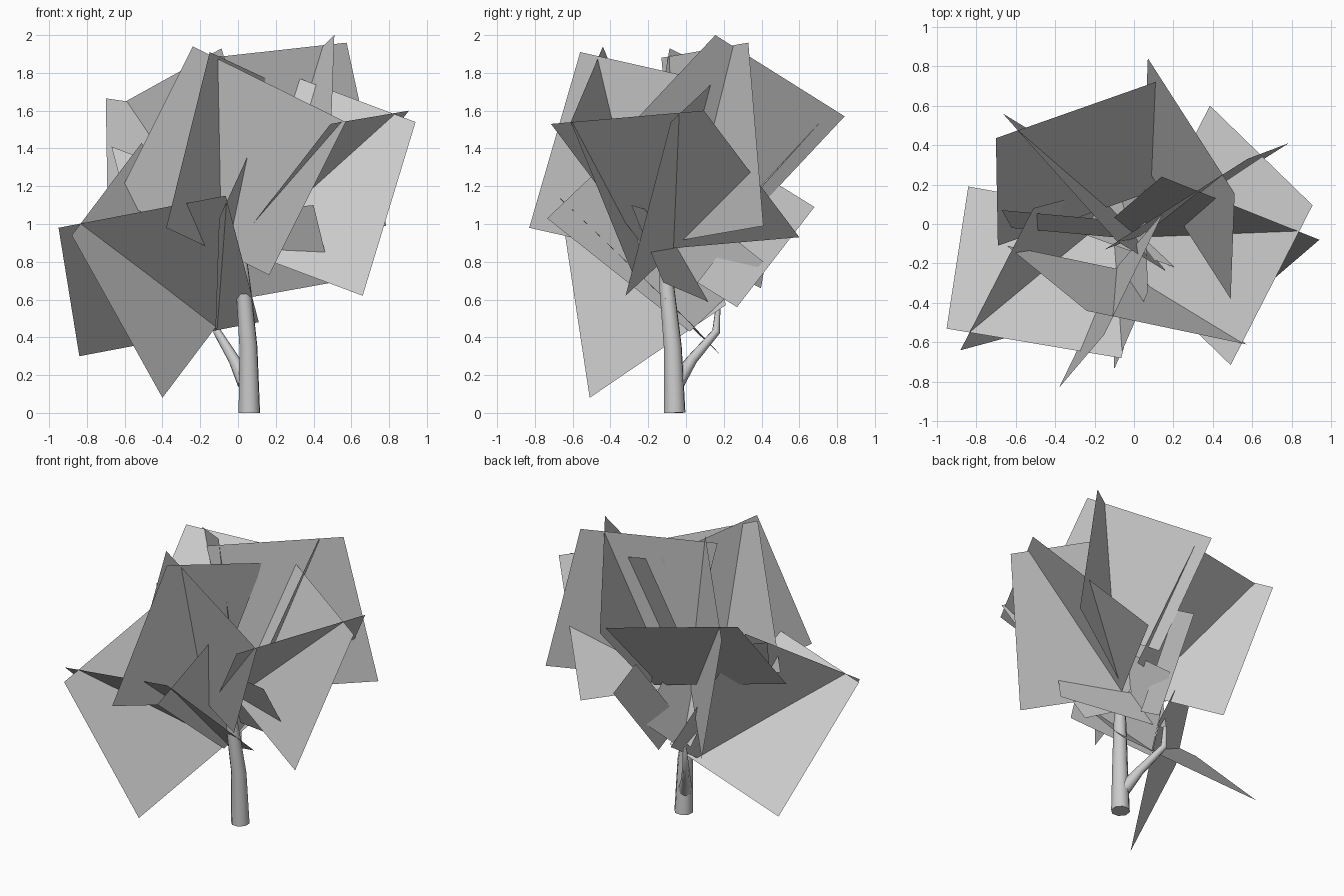
import bpy

def add_mesh(name, verts, faces):
    me = bpy.data.meshes.new(name)
    me.from_pydata(verts, [], faces)
    ob = bpy.data.objects.new(name, me)
    bpy.context.collection.objects.link(ob)
    return ob

def card(name, a, b, c, d=None):
    # flat foliage card from three consecutive corners (fourth optional)
    d = d or tuple(a[i] + c[i] - b[i] for i in range(3))
    return add_mesh(name, [a, b, c, d], [(0, 1, 2, 3)])

def limb(name, path):
    # tapered tube through (x, y, z, radius) points
    cu = bpy.data.curves.new(name, 'CURVE')
    cu.dimensions = '3D'
    cu.bevel_depth = 1.0
    cu.bevel_resolution = 2
    cu.use_fill_caps = True
    sp = cu.splines.new('POLY')
    sp.points.add(len(path) - 1)
    for p, (x, y, z, r) in zip(sp.points, path):
        p.co = (x, y, z, 1)
        p.radius = r
    sp.use_smooth = True
    ob = bpy.data.objects.new(name, cu)
    bpy.context.collection.objects.link(ob)

# trunk and side branch
limb("trunk", [(.06, -.06, 0, .06), (.055, -.07, .35, .05),
               (.03, -.1, .65, .042), (.01, -.12, .95, .02)])
limb("side_branch", [(.04, -.05, .16, .045), (-.02, .03, .28, .03),
                     (-.11, .16, .43, .022), (-.11, .17, .57, .012)])

# large crossing foliage cards
cards = [
    ((-.84, .19, .30), (-.95, -.53, .98), (-.065, -.68, 1.15), (.11, .02, .48)),
    ((-.51, .08, 1.43), (-.88, -.64, .94), (-.40, -.51, .08)),
    ((-.24, -.44, 1.94), (.57, -.61, 1.54), (.165, -.28, .73)),
    ((.15, .06, 1.77), (-.15, -.56, 1.91), (-.38, -.83, .98)),
    ((.49, -.715, 1.53), (.905, .095, 1.60), (.385, .60, .93)),
    ((.14, .24, 1.84), (.94, -.08, 1.54), (.66, -.32, .62)),
    ((-.15, -.13, 1.88), (.575, .33, 1.96), (.785, .41, .99)),
    ((.49, -.38, 1.43), (.51, .155, 2.0), (.07, .84, 1.57)),
    ((-.69, -.11, 1.06), (-.70, .435, 1.665), (.11, .72, 1.55)),
    ((.18, -.25, .98), (-.087, -.087, 1.93), (-.665, .56, 1.61)),
    ((-.10, -.735, 1.03), (-.12, .02, .43), (.05, .41, .80)),
]
for i, c in enumerate(cards):
    card("foliage_card_%02d" % (i + 1), *c)

# narrower inner cards
inner = [
    ((-.12, .02, 1.2), (-.67, .07, 1.41), (-.62, -.02, 1.22)),
    ((.055, .47, 1.22), (.08, .68, 1.09), (.02, .27, .56)),
    ((-.26, -.05, 1.03), (-.14, .15, .575), (.5, -.12, .69), (.40, -.29, 1.10)),
]
for i, c in enumerate(inner):
    card("inner_card_%02d" % (i + 1), *c)
